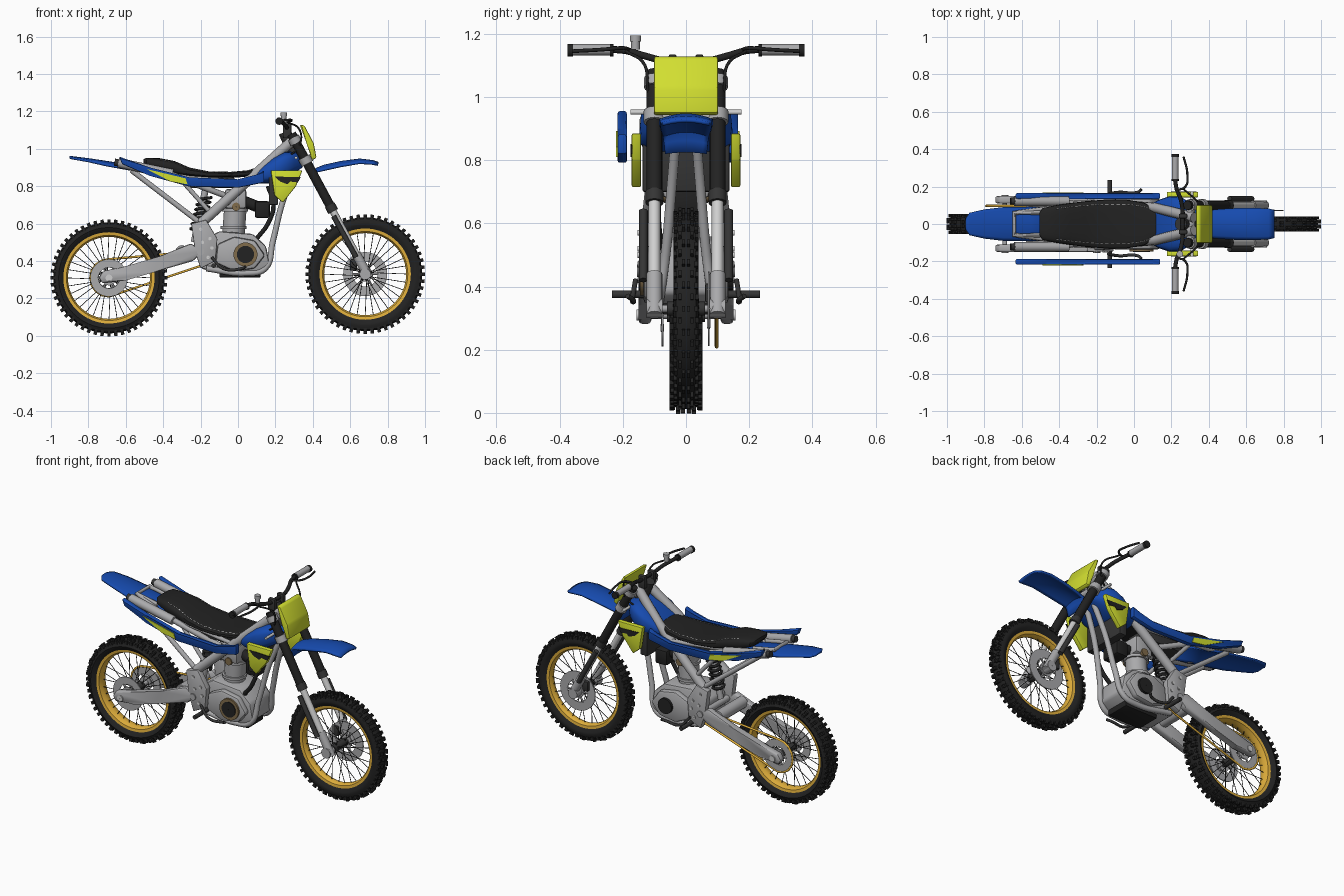
import bpy, bmesh, math
from mathutils import Matrix, Vector

if "Cube" in bpy.data.objects:
    bpy.data.objects.remove(bpy.data.objects["Cube"])


def material(name, r, g, b):
    m = bpy.data.materials.new(name)
    m.use_nodes = True
    m.diffuse_color = (r, g, b, 1)
    m.node_tree.nodes["Principled BSDF"].inputs["Base Color"].default_value = (r, g, b, 1)
    return m


BLACK = material("black rubber", .016, .016, .016)
DARK = material("dark grey", .035, .035, .035)
SILVER = material("silver", .4, .4, .41)
LIGHT = material("light steel", .62, .62, .62)
BLUE = material("blue plastic", .008, .07, .43)
LIME = material("lime plastic", .64, .73, .03)
GOLD = material("gold", .75, .43, .045)
BRONZE = material("bronze", .22, .15, .07)
SIDES = (("right", -1), ("left", 1))


def finish(bm, name, mat):
    bmesh.ops.recalc_face_normals(bm, faces=bm.faces[:])
    me = bpy.data.meshes.new(name)
    bm.to_mesh(me)
    bm.free()
    me.materials.append(mat)
    me.shade_smooth()
    me.set_sharp_from_angle(angle=.6)
    ob = bpy.data.objects.new(name, me)
    bpy.context.collection.objects.link(ob)
    return ob


def skin(bm, rows, close_rows=False, close_cols=True):
    # joins rows of points into a quad surface
    v = [[bm.verts.new(p) for p in row] for row in rows]
    n, k = len(v), len(v[0])
    for i in range(n if close_rows else n - 1):
        for j in range(k if close_cols else k - 1):
            a, b = v[i], v[(i + 1) % n]
            bm.faces.new((a[j], a[(j + 1) % k], b[(j + 1) % k], b[j]))
    return v


def lathe(name, prof, x, z, mat, n=48):
    # closed (radius, y) profile spun about a sideways axle
    bm = bmesh.new()
    turn = [2 * math.pi * i / n for i in range(n)]
    skin(bm, [[(x + r * math.cos(a), y, z + r * math.sin(a)) for r, y in prof] for a in turn], True)
    finish(bm, name, mat)


def ring(name, x, z, r0, r1, y0, y1, mat):
    lathe(name, [(r0, y0), (r1, y0), (r1, y1), (r0, y1)], x, z, mat, 32)


def disc(name, x, z, r, y0, y1, mat):
    ring(name, x, z, .001, r, y0, y1, mat)


def tube(name, pts, r, mat, smooth=False, cyclic=False):
    cu = bpy.data.curves.new(name, 'CURVE')
    cu.dimensions, cu.bevel_depth, cu.bevel_resolution = '3D', r, 4
    cu.use_fill_caps, cu.resolution_u = True, 6
    sp = cu.splines.new('BEZIER')
    sp.bezier_points.add(len(pts) - 1)
    for bp, p in zip(sp.bezier_points, pts):
        bp.co = p
        bp.handle_left_type = bp.handle_right_type = 'AUTO' if smooth else 'VECTOR'
    sp.use_cyclic_u = cyclic
    tmp = bpy.data.objects.new(name + "_path", cu)
    bpy.context.collection.objects.link(tmp)
    dg = bpy.context.evaluated_depsgraph_get()
    me = bpy.data.meshes.new_from_object(tmp.evaluated_get(dg))
    bpy.data.objects.remove(tmp)
    bm = bmesh.new()
    bm.from_mesh(me)
    finish(bm, name, mat)


def rods(name, pairs, r, mat):
    # many thin straight rods in one mesh
    bm = bmesh.new()
    for p, q in pairs:
        m = Matrix.Translation((p + q) / 2) @ (q - p).to_track_quat('Z', 'Y').to_matrix().to_4x4()
        bmesh.ops.create_cone(bm, cap_ends=True, segments=5, radius1=r, radius2=r, depth=(q - p).length, matrix=m)
    finish(bm, name, mat)


def plate(name, outline, y0, y1, mat, bevel=.006):
    # side outline in (x, z) pulled from y0 to y1
    bm = bmesh.new()
    rows = skin(bm, [[(x, y, z) for x, z in outline] for y in (y0, y1)])
    for row in rows:
        bm.faces.new(row)
    if bevel:
        bmesh.ops.bevel(bm, geom=bm.edges[:], offset=bevel, segments=2, profile=.5, affect='EDGES')
    finish(bm, name, mat)


def box(name, x0, x1, y0, y1, z0, z1, mat, bevel=.006):
    plate(name, [(x0, z0), (x1, z0), (x1, z1), (x0, z1)], y0, y1, mat, bevel)


def loft(name, sections, mat, n=24, e=.6):
    # rounded cross-sections (x, bottom, top, half width)
    bm = bmesh.new()
    rows = []
    for x, zb, zt, w in sections:
        row = []
        for i in range(n):
            c, s = math.cos(2 * math.pi * i / n), math.sin(2 * math.pi * i / n)
            row.append((x, w * math.copysign(abs(c) ** e, c),
                        (zb + zt) / 2 + (zt - zb) / 2 * math.copysign(abs(s) ** e, s)))
        rows.append(row)
    v = skin(bm, rows)
    bm.faces.new(v[0])
    bm.faces.new(v[-1])
    finish(bm, name, mat)
    return rows


def fender(name, sections):
    # arched sheet from (x, z, half width, droop)
    bm = bmesh.new()
    ts = [i / 5 - 1 for i in range(11)]
    skin(bm, [[(x, w * t, z - d * t * t) for t in ts] for x, z, w, d in sections], close_cols=False)
    ob = finish(bm, name, BLUE)
    ob.modifiers.new("thickness", 'SOLIDIFY').thickness = .012


# Wheels: tyre with knobs, rim, hub, spokes
def wheel(tag, x, z, R, w):
    t = R - .013
    half = [(.241, .6), (.262, .95), (t - .028, 1), (t - .008, .8), (t, .35)]
    lathe(tag + "_tyre", [(r, y * w) for r, y in half] + [(r, -y * w) for r, y in half[::-1]], x, z, BLACK, 64)
    half = [(.247, .66), (.228, .6), (.219, .2)]
    lathe(tag + "_rim", [(r, y * w) for r, y in half] + [(r, -y * w) for r, y in half[::-1]], x, z, GOLD, 64)
    bm = bmesh.new()
    for i in range(52):
        spin = Matrix.Translation((x, 0, z)) @ Matrix.Rotation(2 * math.pi * i / 52, 4, 'Y')
        for u in ((.2, .8) if i % 2 else (.48, .86)):
            for s in (-1, 1):
                low = .018 if u > .7 else .007
                m = spin @ Matrix.Translation((0, s * u * w, R - low)) @ Matrix.Diagonal((.018, .26 * w, .02, 1))
                bmesh.ops.create_cube(bm, size=1, matrix=m)
    finish(bm, tag + "_tyre_knobs", BLACK)
    disc(tag + "_hub", x, z, .022, -.06, .06, DARK)
    pairs = []
    for i in range(32):
        s = -1 if i % 2 else 1
        a = 2 * math.pi * i / 32
        b = a + (.35 if i % 4 < 2 else -.35)
        pairs.append((Vector((x + .025 * math.cos(b), s * .04, z + .025 * math.sin(b))),
                      Vector((x + .23 * math.cos(a), 0, z + .23 * math.sin(a)))))
    rods(tag + "_spokes", pairs, .002, DARK)


def rotor(tag, x, z, r, y):
    ring(tag, x, z, r * .56, r, y - .003, y + .003, SILVER)
    ring(tag + "_carrier", x, z, .02, .04, y - .004, y + .004, SILVER)
    pairs = []
    for i in range(6):
        d = Vector((math.cos(i * math.pi / 3), 0, math.sin(i * math.pi / 3)))
        c = Vector((x, y, z))
        pairs.append((c + d * .035, c + d * r * .6))
    rods(tag + "_arms", pairs, .006, SILVER)


RX, RZ, FX, FZ = -.69, .31, .68, .33
wheel("rear", RX, RZ, .31, .053)
wheel("front", FX, FZ, .317, .04)
rotor("rear_brake_disc", RX, RZ, .1, -.075)
rotor("front_brake_disc", FX, FZ, .118, .072)
rotor("rear_sprocket", RX, RZ, .098, .097)
box("front_caliper", .6, .635, .06, .095, .35, .41, DARK)

# Chain around the sprockets
chain = []
for cx, cz, r, a0 in ((RX, RZ, .1, 90), (-.17, .42, .036, 270)):
    for i in range(9):
        a = math.radians(a0 + i * 22.5)
        chain.append((cx + r * math.cos(a), .097, cz + r * math.sin(a)))
tube("chain", chain, .006, GOLD, cyclic=True)


# Front fork and steering
def fx(z):
    return .69 - .54 * (z - .33)


for tag, s in SIDES:
    def leg(name, z0, z1, r, mat):
        tube(tag + name, [(fx(z0), s * .1, z0), (fx(z1), s * .1, z1)], r, mat)
    leg("_fork_upper", .68, 1.08, .025, BLACK)
    leg("_fork_collar", .665, .7, .029, DARK)
    leg("_fork_slider", .42, .67, .019, LIGHT)
    leg("_fork_foot", .31, .44, .025, SILVER)
    tube(tag + "_fork_guard", [(fx(.64) - .012, s * .135, .64), (fx(.42) - .01, s * .135, .42)], .014, DARK)
    disc(tag + "_axle_clamp", FX, FZ, .03, s * .075, s * .125, SILVER)
    leg("_lower_clamp", .92, .955, .034, SILVER)
    leg("_upper_clamp", 1.03, 1.06, .033, SILVER)
    tube(tag + "_shroud_mount", [(.31, s * .1, .952), (.31, s * .175, .952)], .008, LIGHT)
for z in (.935, 1.045):
    tube("fork_bridge", [(fx(z), -.1, z), (fx(z), .1, z)], .022, SILVER)
tube("steering_head", [(fx(.9) - .05, 0, .9), (fx(1.09) - .03, 0, 1.09)], .034, DARK)
tube("front_axle", [(FX, -.11, FZ), (FX, .11, FZ)], .012, SILVER)

# Handlebar with grips, levers, cables and reservoir
for tag, s in SIDES:
    tube(tag + "_handlebar", [(.26, 0, 1.115), (.26, s * .07, 1.115), (.25, s * .13, 1.13),
                              (.225, s * .2, 1.148), (.22, s * .375, 1.148)], .011, BLACK, True)
    disc(tag + "_grip", .22, 1.15, .018, s * .24, s * .357, SILVER)
    disc(tag + "_grip_collar", .22, 1.148, .02, s * .23, s * .24, BLACK)
    disc(tag + "_grip_end", .22, 1.148, .02, s * .357, s * .375, BLACK)
    tube(tag + "_lever", [(.23, s * .18, 1.15), (.275, s * .2, 1.155), (.285, s * .27, 1.15),
                          (.265, s * .36, 1.145)], .006, BLACK, True)
    tube(tag + "_cable", [(.26, s * .19, 1.145), (.33, s * .13, 1.1), (.33, s * .12, 1.02),
                          (.26, s * .09, .95)], .005, BLACK, True)
    box(tag + "_bar_clamp", .24, .285, s * .03, s * .055, 1.06, 1.135, DARK)
tube("brake_reservoir", [(.245, -.16, 1.15), (.245, -.16, 1.185)], .014, SILVER)
tube("reservoir_cap", [(.245, -.16, 1.175), (.245, -.16, 1.195)], .018, SILVER)

# Bodywork
plate("number_plate", [(.33, 1.13), (.355, 1.125), (.405, 1.03), (.42, .95), (.395, .94), (.37, 1.02)],
      -.102, .102, LIME, .008)
fender("front_fender", [(.4, .825, .066, .005), (.402, .865, .07, .01), (.415, .897, .075, .015),
                        (.46, .915, .08, .022), (.55, .935, .085, .022), (.65, .948, .085, .018),
                        (.72, .94, .083, .014), (.75, .93, .075, .01)])
fender("rear_fender", [(-.9, .962, .03, .004), (-.88, .96, .06, .006), (-.8, .95, .078, .01), (-.7, .935, .09, .018),
                       (-.55, .91, .092, .02), (-.35, .87, .085, .02)])
seat = loft("seat", [(-.505, .925, .945, .06), (-.49, .905, .952, .085), (-.42, .875, .95, .1), (-.34, .86, .935, .112),
                     (-.26, .85, .9, .122), (-.16, .845, .88, .13), (-.04, .845, .877, .13), (.05, .85, .885, .115),
                     (.1, .86, .9, .09), (.125, .875, .9, .06)], BLACK)
stitches = []
for k in (3, 9):
    for near, far in zip(seat[2:8], seat[3:9]):
        a, b = Vector(near[k]), Vector(far[k])
        stitches += [(a.lerp(b, t), a.lerp(b, t + .15)) for t in (.05, .3, .55, .8)]
rods("seat_stitches", stitches, .0022, LIGHT)
loft("tank", [(.08, .82, .87, .1), (.13, .815, .91, .128), (.19, .815, .955, .148), (.25, .84, .985, .145),
              (.3, .87, .985, .115), (.345, .9, .965, .06)], BLUE)
panel = [(-.635, .958), (-.47, .9), (-.26, .84), (.0, .83), (.1, .855), (.14, .885), (.14, .82),
         (.0, .792), (-.26, .798), (-.47, .855), (-.62, .918)]
accent = [(-.49, .892), (-.28, .842), (-.27, .81), (-.36, .825)]
vent = [(.197, .852), (.335, .848), (.32, .82), (.28, .825), (.265, .81), (.225, .825)]
shroud = [(.175, .885), (.345, .885), (.31, .8), (.24, .712), (.195, .75)]
for tag, s, y in (("right", -1, .187), ("left", 1, .135)):
    plate(tag + "_side_panel", panel, s * y, s * (y + .03), BLUE, .007)
    plate(tag + "_panel_accent", accent, s * (y + .027), s * (y + .034), LIME, 0)
    plate(tag + "_shroud", shroud, s * .142, s * .172, LIME)
    plate(tag + "_shroud_vent", vent, s * .169, s * .175, BLACK, 0)
box("radiator", .165, .215, -.138, .138, .7, .87, DARK)

# Frame, subframe, mufflers and swingarm
arm = [(-.745, .31), (-.725, .345), (-.6, .372), (-.42, .425), (-.25, .495), (-.19, .45), (-.24, .4),
       (-.45, .34), (-.6, .296), (-.725, .28)]
for tag, s in SIDES:
    tube(tag + "_main_spar", [(.32, s * .035, 1.07), (.12, s * .085, .89), (-.2, s * .115, .6)], .027, SILVER)
    tube(tag + "_down_tube", [(.31, s * .03, .9), (.24, s * .045, .72), (.185, s * .065, .5), (.145, s * .085, .36),
                              (.05, s * .09, .335), (-.17, s * .1, .36)], .016, SILVER, True)
    plate(tag + "_pivot_plate", [(-.25, .6), (-.17, .62), (-.11, .52), (-.12, .4), (-.2, .36), (-.23, .45)],
          s * .11, s * .148, SILVER)
    for x, z in ((-.2, .57), (-.15, .52), (-.16, .42), (-.14, .47), (-.19, .5)):
        disc(tag + "_frame_bolt", x, z, .009, s * .14, s * .153, LIGHT)
    tube(tag + "_subframe_rail", [(-.63, s * .06, .925), (-.45, s * .085, .87), (.02, s * .1, .82)], .012, SILVER)
    tube(tag + "_subframe_strut", [(-.57, s * .1, .885), (-.21, s * .115, .61)], .014, SILVER)
    tube(tag + "_subframe_brace", [(-.3, s * .1, .83), (-.14, s * .11, .65)], .012, SILVER)
    tube(tag + "_muffler", [(-.64, s * .122, .925), (-.35, s * .122, .865)], .026, SILVER)
    tube(tag + "_muffler_tip", [(-.66, s * .122, .929), (-.63, s * .122, .923)], .019, DARK)
    tube(tag + "_exhaust_pipe", [(-.36, s * .115, .865), (-.2, s * .08, .8), (-.04, s * .04, .74)], .016, SILVER, True)
    plate(tag + "_swingarm", arm, s * .11, s * .15, SILVER, .012)
    disc(tag + "_axle_nut", RX, RZ, .018, s * .14, s * .156, LIGHT)
    disc(tag + "_foot_peg", -.13, .375, .012, s * .11, s * .235, DARK)
    tube(tag + "_foot_lever", [(-.14, s * .16, .42), (-.08, s * .17, .36), (.02, s * .17, .36),
                               (.04, s * .185, .37)], .008, DARK, True)
tube("subframe_loop", [(-.5, -.06, .9), (-.64, -.06, .928), (-.64, .06, .928), (-.5, .06, .9)], .012, SILVER)
tube("swingarm_bridge", [(-.3, -.12, .45), (-.3, .12, .45)], .035, SILVER)
tube("swingarm_pivot", [(-.2, -.155, .45), (-.2, .155, .45)], .02, SILVER)
tube("rear_axle", [(RX, -.14, RZ), (RX, .14, RZ)], .012, SILVER)

# Rear shock and spring
tube("shock_body", [(-.235, 0, .5), (-.17, 0, .8)], .018, SILVER)
coil = []
for i in range(57):
    t, a = i / 56, i * math.pi / 4
    coil.append((-.222 + .045 * t + .034 * math.cos(a), .034 * math.sin(a), .56 + .18 * t))
tube("shock_spring", coil, .008, BLACK)

# Engine
plate("crankcase", [(-.2, .36), (-.1, .335), (.1, .335), (.17, .38), (.15, .48), (.08, .545), (-.1, .56), (-.2, .5)],
      -.1, .1, SILVER, .015)
box("sump", -.1, .12, -.075, .075, .312, .35, BLACK)
tube("cylinder", [(-.025, 0, .53), (-.01, 0, .74)], .06, SILVER)
for x, z in ((-.024, .57), (-.016, .665)):
    tube("cylinder_flange", [(x, 0, z), (x, 0, z + .016)], .07, SILVER)
box("cylinder_head", -.07, .045, -.075, .075, .68, .785, SILVER, .015)
for tag, s in SIDES:
    disc(tag + "_head_cap", -.01, .69, .022, s * .05, s * .082, BRONZE)
    plate(tag + "_engine_cover", [(-.12, .39), (-.02, .345), (.09, .36), (.145, .43), (.09, .51), (-.02, .53),
                                  (-.11, .49)], s * .09, s * .135, SILVER, .014)
    disc(tag + "_round_cover", .04, .435, .046, s * .13, s * .15, BLACK)
ring("right_cover_ring", .04, .435, .042, .064, -.146, -.13, BRONZE)
box("carburettor", .09, .17, -.06, .06, .63, .72, BLACK, .012)
tube("intake_boot", [(.03, 0, .72), (.13, 0, .68)], .03, BLACK)
tube("coolant_hose", [(.16, -.08, .8), (.19, -.09, .7), (.16, -.09, .6), (.1, -.08, .52)], .012, BLACK, True)
box("airbox", -.28, -.02, -.07, .07, .79, .85, DARK)
